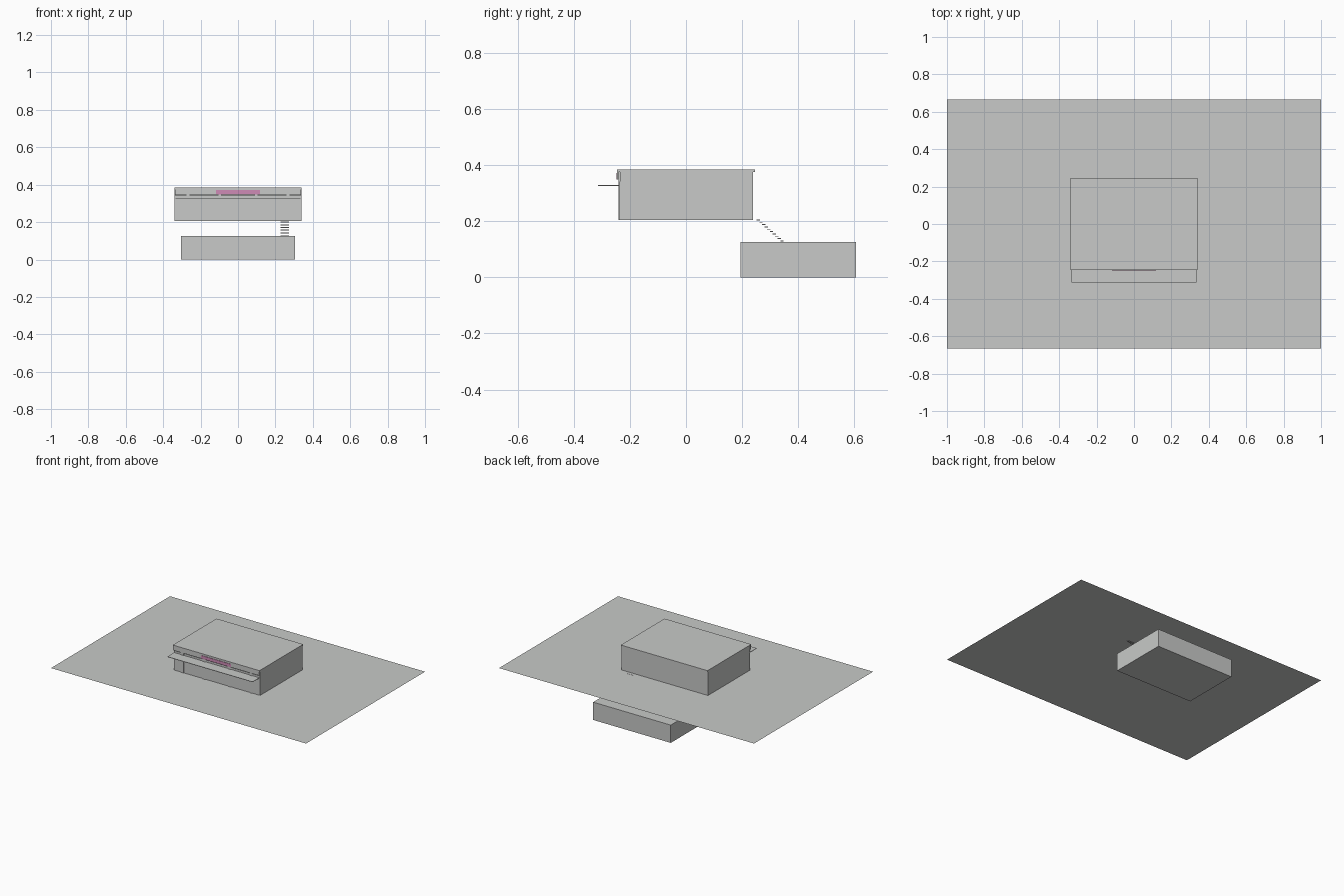
import bpy

default = bpy.data.objects.get("Cube")
if default:
    bpy.data.objects.remove(default, do_unlink=True)


def material(name, rgb):
    m = bpy.data.materials.new(name)
    m.use_nodes = True
    m.diffuse_color = (*rgb, 1)
    m.node_tree.nodes["Principled BSDF"].inputs["Base Color"].default_value = (*rgb, 1)
    return m


grey = material("plain grey", (0.58, 0.59, 0.58))
pink = material("sign pink", (0.62, 0.26, 0.47))


def box(name, x, y, z, mat=grey):
    """Box from three (low, high) ranges."""
    bpy.ops.mesh.primitive_cube_add(size=1, location=[sum(r) / 2 for r in (x, y, z)])
    ob = bpy.context.object
    ob.name = name
    ob.scale = [r[1] - r[0] for r in (x, y, z)]
    bpy.ops.object.transform_apply(location=False, rotation=False, scale=True)
    ob.data.materials.append(mat)
    return ob


G = 0.205        # ground level
ROOF = 0.375     # underside of roof slab
W, T = 0.34, 0.006

# Ground sheet
bpy.ops.mesh.primitive_plane_add(size=1, location=(0, 0, G))
ground = bpy.context.object
ground.name = "ground"
ground.scale = (2, 1.333, 1)
bpy.ops.object.transform_apply(location=False, rotation=False, scale=True)
ground.data.materials.append(grey)

# Building shell
box("roof", (-W, W), (-0.245, 0.245), (ROOF, 0.384))
box("back_wall", (-W + T, W - T), (0.232, 0.238), (G, ROOF))
for side, s in (("left", 1), ("right", -1)):
    xs = sorted((s * (W - T), s * (W - 0.001)))
    box(side + "_wall", xs, (-0.235, 0.238), (G, ROOF))

# Shopfront: panels between columns, with a narrow gap under the fascia
columns = [-0.267, -0.098, 0.098, 0.267]
for i, x in enumerate(columns):
    box(f"front_column_{i + 1}", (x - 0.01, x + 0.01), (-0.241, -0.231), (G, ROOF))
edges = [-W + T] + columns + [W - T]
for i, (a, b) in enumerate(zip(edges, edges[1:])):
    box(f"front_panel_{i + 1}", (a, b), (-0.237, -0.233), (G, 0.342))
box("fascia", (-W + 0.003, W - 0.003), (-0.245, -0.240), (0.348, ROOF))
box("sign_board", (-0.118, 0.118), (-0.248, -0.245), (0.349, 0.371), pink)
box("awning", (-0.335, 0.333), (-0.313, -0.237), (0.326, 0.329))

# Basement: floor, ceiling and four walls
BX, Y0, Y1, H = 0.304, 0.195, 0.605, 0.126
box("basement_floor", (-BX, BX), (Y0, Y1), (0, 0.003))
box("basement_ceiling", (-BX, BX), (Y0, Y1), (H - 0.003, H))
for name, y in (("front", Y0), ("back", Y1 - T)):
    box(f"basement_{name}_wall", (-BX, BX), (y, y + T), (0.003, H - 0.003))
for name, x in (("right", -BX), ("left", BX - T)):
    box(f"basement_{name}_wall", (x, x + T), (Y0 + T, Y1 - T), (0.003, H - 0.003))

# Open stair treads down to the basement
STEPS = 10
for i in range(STEPS):
    t = i / (STEPS - 1)
    y, z = 0.252 + 0.084 * t, 0.205 - 0.075 * t
    box(f"stair_tread_{i + 1}", (0.226, 0.274), (y, y + 0.012), (z - 0.002, z + 0.001))
